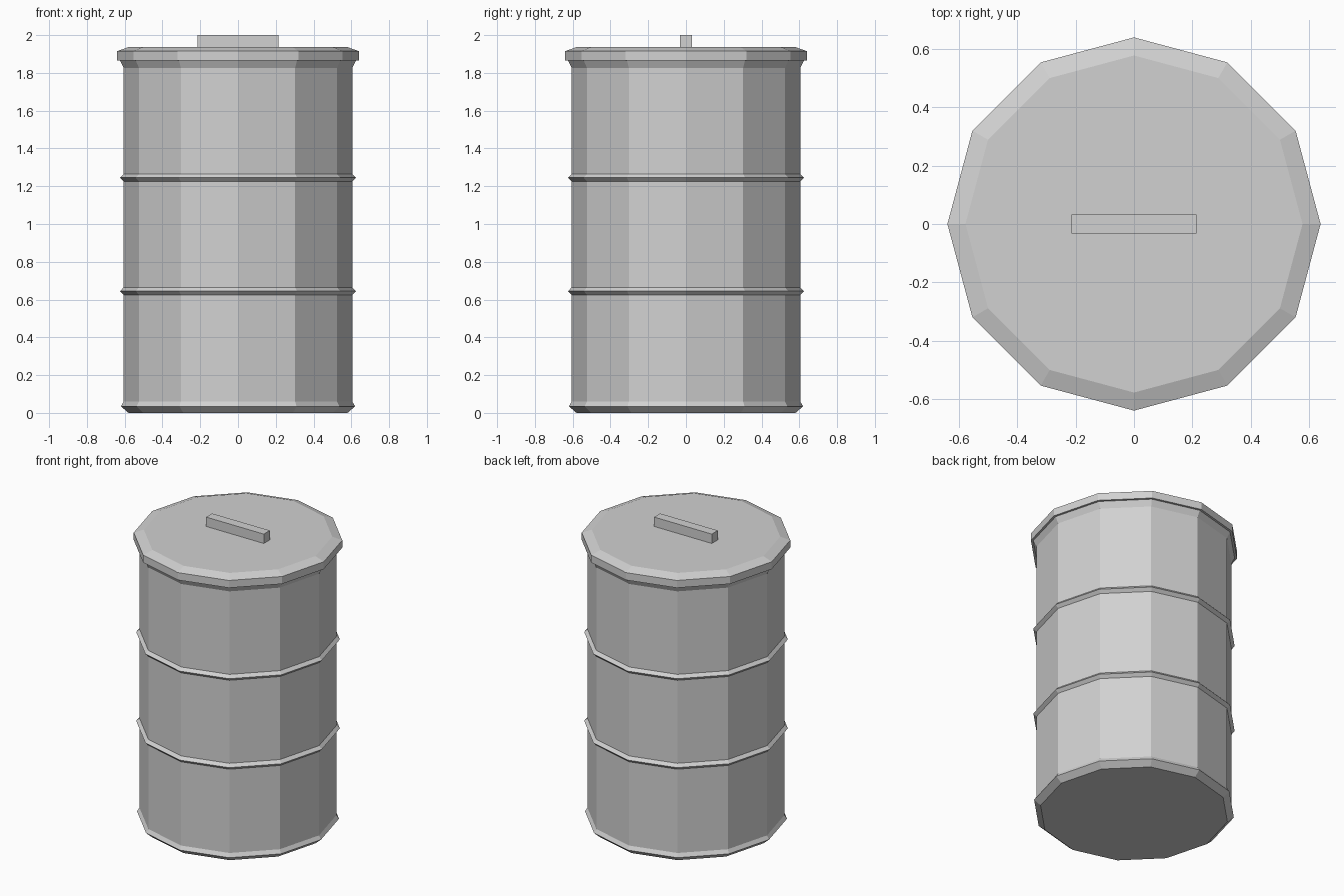
import bpy, bmesh, math

SIDES = 12

default = bpy.data.objects.get("Cube")
if default:
    bpy.data.objects.remove(default, do_unlink=True)

# Plain grey metal
grey = bpy.data.materials.new("grey_metal")
grey.use_nodes = True
grey.diffuse_color = (0.64, 0.64, 0.64, 1)
grey.node_tree.nodes["Principled BSDF"].inputs["Base Color"].default_value = (0.64, 0.64, 0.64, 1)


def add_object(name, bm):
    bmesh.ops.recalc_face_normals(bm, faces=bm.faces)
    mesh = bpy.data.meshes.new(name)
    bm.to_mesh(mesh)
    bm.free()
    mesh.materials.append(grey)
    obj = bpy.data.objects.new(name, mesh)
    bpy.context.collection.objects.link(obj)
    return obj


def lathe(name, profile):
    """Closed twelve-sided solid from (radius, height) pairs, bottom to top."""
    bm = bmesh.new()
    rings = []
    for r, z in profile:
        angles = [math.tau * i / SIDES for i in range(SIDES)]
        rings.append([bm.verts.new((r * math.cos(a), r * math.sin(a), z)) for a in angles])
    for low, high in zip(rings, rings[1:]):
        for i in range(SIDES):
            j = (i + 1) % SIDES
            bm.faces.new((low[i], low[j], high[j], high[i]))
    bm.faces.new(rings[0][::-1])
    bm.faces.new(rings[-1])
    return add_object(name, bm)


# Barrel body: bevelled foot, two raised hoops, flared rim
R = 0.605
body = [(0.58, 0), (0.62, 0.035), (R, 0.06)]
for hoop in (0.645, 1.245):
    body += [(R, hoop - 0.02), (0.625, hoop), (R, hoop + 0.02)]
body += [(R, 1.825), (0.625, 1.865)]
lathe("barrel_body", body)

# Lid with a sloped edge
lathe("lid", [(0.64, 1.865), (0.64, 1.915), (0.578, 1.937)])

# Handle bar on the lid
bm = bmesh.new()
bmesh.ops.create_cube(bm, size=1)
bmesh.ops.scale(bm, vec=(0.43, 0.064, 0.065), verts=bm.verts)
bmesh.ops.translate(bm, vec=(0, 0, 1.9675), verts=bm.verts)
add_object("lid_handle", bm)
